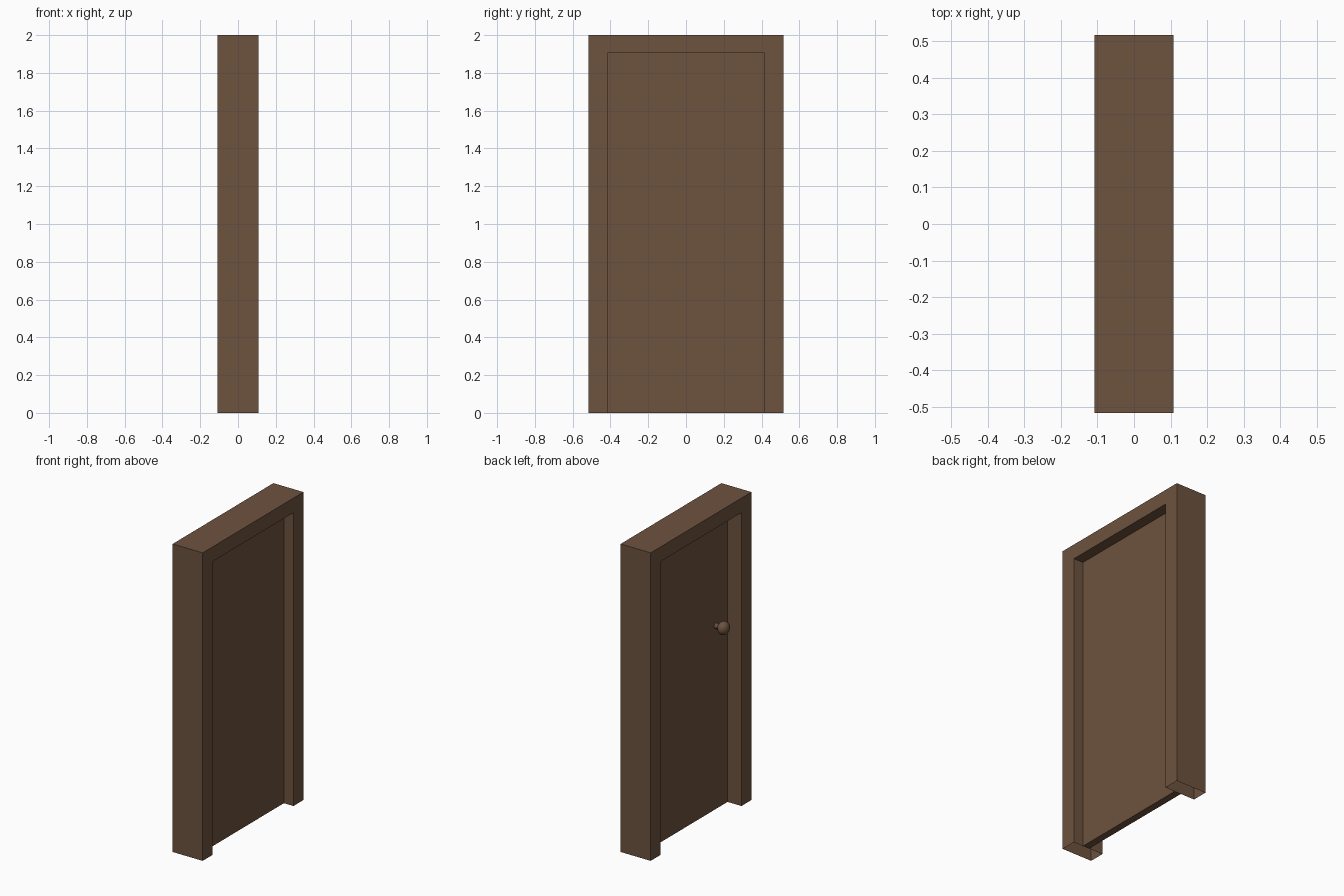
import bpy, bmesh, math
from mathutils import Matrix

if "Cube" in bpy.data.objects:
    bpy.data.objects.remove(bpy.data.objects["Cube"])

# Single brown for the whole door
brown = bpy.data.materials.new("dark brown wood")
brown.diffuse_color = (0.153, 0.085, 0.049, 1)
brown.use_nodes = True
brown.node_tree.nodes["Principled BSDF"].inputs["Base Color"].default_value = brown.diffuse_color


def make_object(name, bm):
    bmesh.ops.recalc_face_normals(bm, faces=bm.faces)
    mesh = bpy.data.meshes.new(name)
    bm.to_mesh(mesh)
    bm.free()
    mesh.materials.append(brown)
    obj = bpy.data.objects.new(name, mesh)
    bpy.context.collection.objects.link(obj)
    return obj


# Sizes
HALF_DEPTH, HALF_WIDTH, HEIGHT = 0.108, 0.517, 2.0
OPEN_HALF, OPEN_TOP = 0.415, 1.905

# Door frame: extruded arch profile, hollow and open under both jambs
bm = bmesh.new()
profile = [(-HALF_WIDTH, 0), (-HALF_WIDTH, HEIGHT), (HALF_WIDTH, HEIGHT), (HALF_WIDTH, 0),
           (OPEN_HALF, 0), (OPEN_HALF, OPEN_TOP), (-OPEN_HALF, OPEN_TOP), (-OPEN_HALF, 0)]
face = bm.faces.new([bm.verts.new((-HALF_DEPTH, y, z)) for y, z in profile])
ext = bmesh.ops.extrude_face_region(bm, geom=[face], use_keep_orig=True)
bmesh.ops.translate(bm, vec=(2 * HALF_DEPTH, 0, 0),
                    verts=[g for g in ext["geom"] if isinstance(g, bmesh.types.BMVert)])
bmesh.ops.recalc_face_normals(bm, faces=bm.faces)
bottoms = [f for f in bm.faces if all(v.co.z < 0.001 for v in f.verts)]
bmesh.ops.delete(bm, geom=bottoms, context='FACES')
make_object("door_frame", bm)

# Door panel, recessed deeper on the knob side
bm = bmesh.new()
x0, x1 = -0.008, 0.039
bmesh.ops.create_cube(bm, size=1, matrix=Matrix.Translation(((x0 + x1) / 2, 0, OPEN_TOP / 2))
                      @ Matrix.Diagonal((x1 - x0, 2 * OPEN_HALF, OPEN_TOP, 1)))
make_object("door_panel", bm)

# Door knob: lathed neck and rounded head pointing to -x
bm = bmesh.new()
rings = [(0.0, 0.018), (0.022, 0.018)]
for i in range(2, 9):
    a = math.pi * i / 9
    rings.append((0.056 - 0.035 * math.cos(a), 0.043 * math.sin(a)))
rings.append((0.091, 0.0))
verts = [bm.verts.new((x0 - d, -0.295 + r, 1.19)) for d, r in rings]
edges = [bm.edges.new(p) for p in zip(verts, verts[1:])]
bmesh.ops.spin(bm, geom=verts + edges, cent=(x0, -0.295, 1.19), axis=(1, 0, 0),
               angle=2 * math.pi, steps=16)
bmesh.ops.remove_doubles(bm, verts=bm.verts, dist=0.0005)
knob = make_object("door_knob", bm)
bpy.context.view_layer.objects.active = knob
knob.select_set(True)
bpy.ops.object.shade_smooth_by_angle(angle=math.radians(40))
